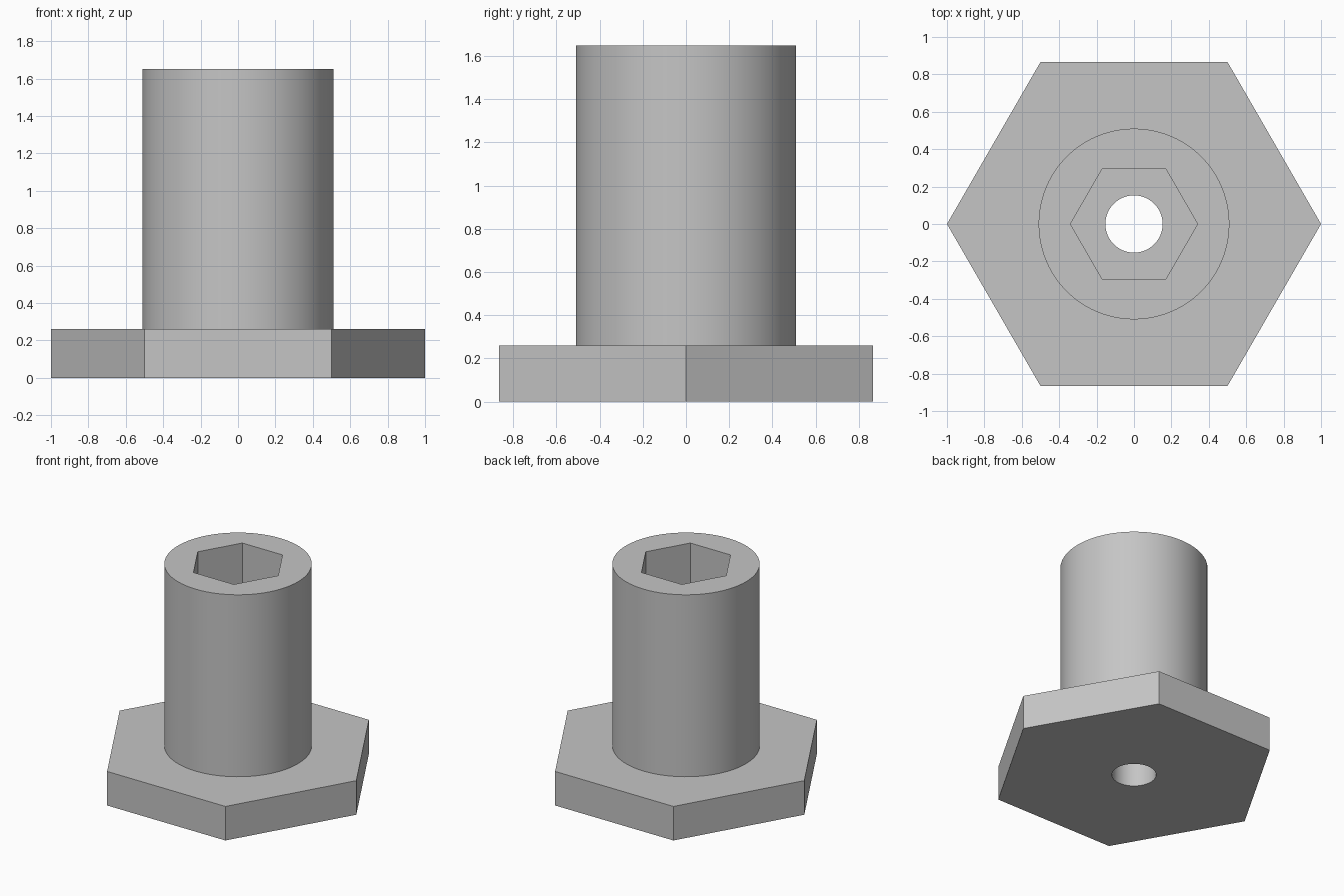
import bpy
import bmesh
from math import cos, sin, tau, radians

cube = bpy.data.objects.get("Cube")
if cube:
    bpy.data.objects.remove(cube, do_unlink=True)

# Single plain grey material
grey = bpy.data.materials.new("light_grey")
grey.use_nodes = True
color = (0.56, 0.56, 0.56, 1)
grey.diffuse_color = color
grey.node_tree.nodes["Principled BSDF"].inputs["Base Color"].default_value = color

HEX, ROUND = 6, 96


def hollow_solid(name, sections):
    """Closed solid from a cycle of (sides, radius, height) rings."""
    bm = bmesh.new()
    rings = []
    for sides, radius, z in sections:
        verts = [bm.verts.new((radius * cos(tau * i / sides),
                               radius * sin(tau * i / sides), z))
                 for i in range(sides)]
        edges = [bm.edges.new((verts[i - 1], verts[i])) for i in range(sides)]
        rings.append((verts, edges))
    for (va, ea), (vb, eb) in zip(rings, rings[1:] + rings[:1]):
        if len(va) == len(vb):
            # Wall or ring between matching outlines
            for i in range(len(va)):
                bm.faces.new((va[i - 1], va[i], vb[i], vb[i - 1]))
        else:
            # Flat face between a hexagon and a circle
            bmesh.ops.triangle_fill(bm, edges=ea + eb, use_beauty=True)
    bmesh.ops.recalc_face_normals(bm, faces=bm.faces)
    mesh = bpy.data.meshes.new(name)
    bm.to_mesh(mesh)
    bm.free()
    mesh.materials.append(grey)
    obj = bpy.data.objects.new(name, mesh)
    bpy.context.collection.objects.link(obj)
    bpy.ops.object.select_all(action="DESELECT")
    obj.select_set(True)
    bpy.context.view_layer.objects.active = obj
    bpy.ops.object.shade_smooth_by_angle(angle=radians(30))
    return obj


flange_top, top, socket_floor = 0.26, 1.65, 0.7
bore, shank, socket = 0.153, 0.51, 0.34

# Hexagonal base plate with the through hole
hollow_solid("hex_flange", [
    (HEX, 1.0, 0), (HEX, 1.0, flange_top),
    (ROUND, bore, flange_top), (ROUND, bore, 0)])

# Round shank with hexagonal socket and the through hole
hollow_solid("shank", [
    (ROUND, shank, flange_top), (ROUND, shank, top),
    (HEX, socket, top), (HEX, socket, socket_floor),
    (ROUND, bore, socket_floor), (ROUND, bore, flange_top)])
